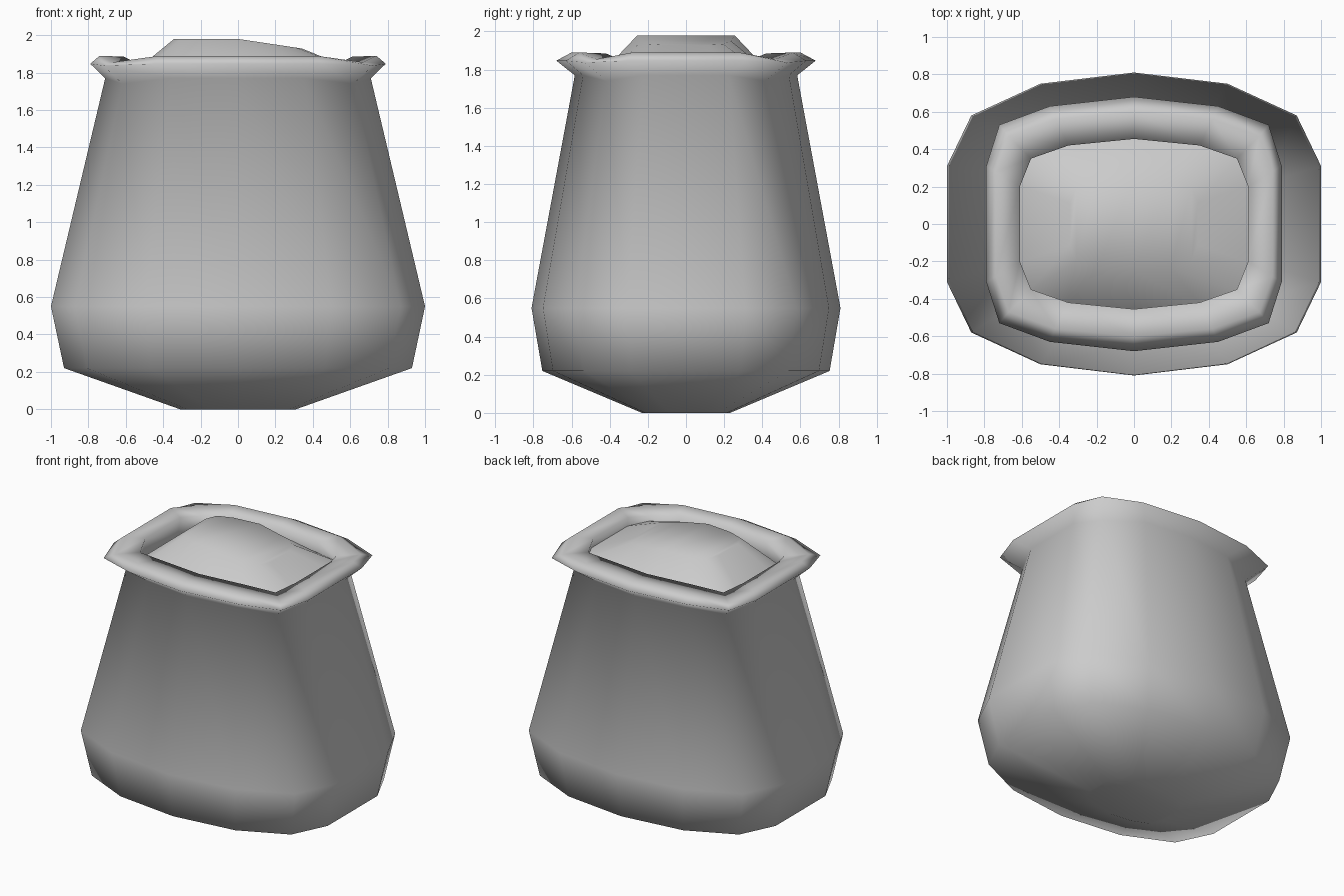
import bpy, bmesh

if "Cube" in bpy.data.objects:
    bpy.data.objects.remove(bpy.data.objects["Cube"])


def ring(quarter, z, corner_drop=0.0, sx=1.0, sy=1.0):
    """14-sided rounded-rectangle loop mirrored from one quarter (y axis to x side)."""
    n = len(quarter)
    q = [(x * sx, y * sy, z - (corner_drop if i == n - 2 else 0)) for i, (x, y) in enumerate(quarter)]
    right = q + [(x, -y, h) for x, y, h in reversed(q)]
    left = [(-x, y, h) for x, y, h in reversed(right[1:-1])]
    return right + left


def loft(name, rings, cap_start=False, cap_end=False):
    bm = bmesh.new()
    loops = [[bm.verts.new(p) for p in r] for r in rings]
    for a, b in zip(loops, loops[1:]):
        for i in range(len(a)):
            j = (i + 1) % len(a)
            bm.faces.new((a[i], a[j], b[j], b[i]))
    if cap_start:
        bm.faces.new(loops[0])
    if cap_end:
        bm.faces.new(loops[-1])
    bmesh.ops.recalc_face_normals(bm, faces=bm.faces)
    mesh = bpy.data.meshes.new(name)
    bm.to_mesh(mesh)
    bm.free()
    mesh.shade_smooth()
    obj = bpy.data.objects.new(name, mesh)
    bpy.context.collection.objects.link(obj)
    return obj


# quarter outlines, seen from above
belly = [(0, .81), (.5, .75), (.87, .58), (1, .31)]
rim_out = [(0, .68), (.45, .63), (.72, .53), (.79, .31)]
rim_top = [(0, .60), (.42, .56), (.67, .47), (.74, .28)]
rim_in = [(0, .455), (.35, .42), (.55, .35), (.61, .20)]

# sack body running up into the rolled collar
loft("sack", [
    ring(belly, 0, 0, .31, .285),
    ring(belly, .22, 0, .93, .93),
    ring(belly, .55),
    ring(belly, 1.77, .03, .71, .72),
    ring(rim_out, 1.847, .01),
    ring(rim_top, 1.89, .035),
    ring(rim_in, 1.885, .03),
    ring(rim_in, 1.74, 0, 1.04, 1.06),
], cap_start=True)

# lopsided heap of contents, higher on the left
heap_foot = [(x, y, z + max(0, x) * .11) for x, y, z in ring(rim_in, 1.74, 0, 1.04, 1.06)]
heap_top = [(x, y, z - max(0, x) * .15) for x, y, z in ring(rim_in, 1.98, 0, .56, .56)]
heap = loft("contents", [heap_foot, heap_top])

# close the heap with strips between its front and back edges
bm = bmesh.new()
bm.from_mesh(heap.data)
bm.verts.ensure_lookup_table()
top = [bm.verts[14 + i] for i in range(14)]
front_back = [(10, 11), (9, 12), (8, 13), (7, 0), (6, 1), (5, 2), (4, 3)]
for (a, b), (c, d) in zip(front_back, front_back[1:]):
    bm.faces.new((top[a], top[c], top[d], top[b]))
bmesh.ops.recalc_face_normals(bm, faces=bm.faces)
if sum(f.normal.z for f in bm.faces) < 0:
    bmesh.ops.reverse_faces(bm, faces=bm.faces)
for f in bm.faces:
    f.smooth = True
bm.to_mesh(heap.data)
bm.free()
